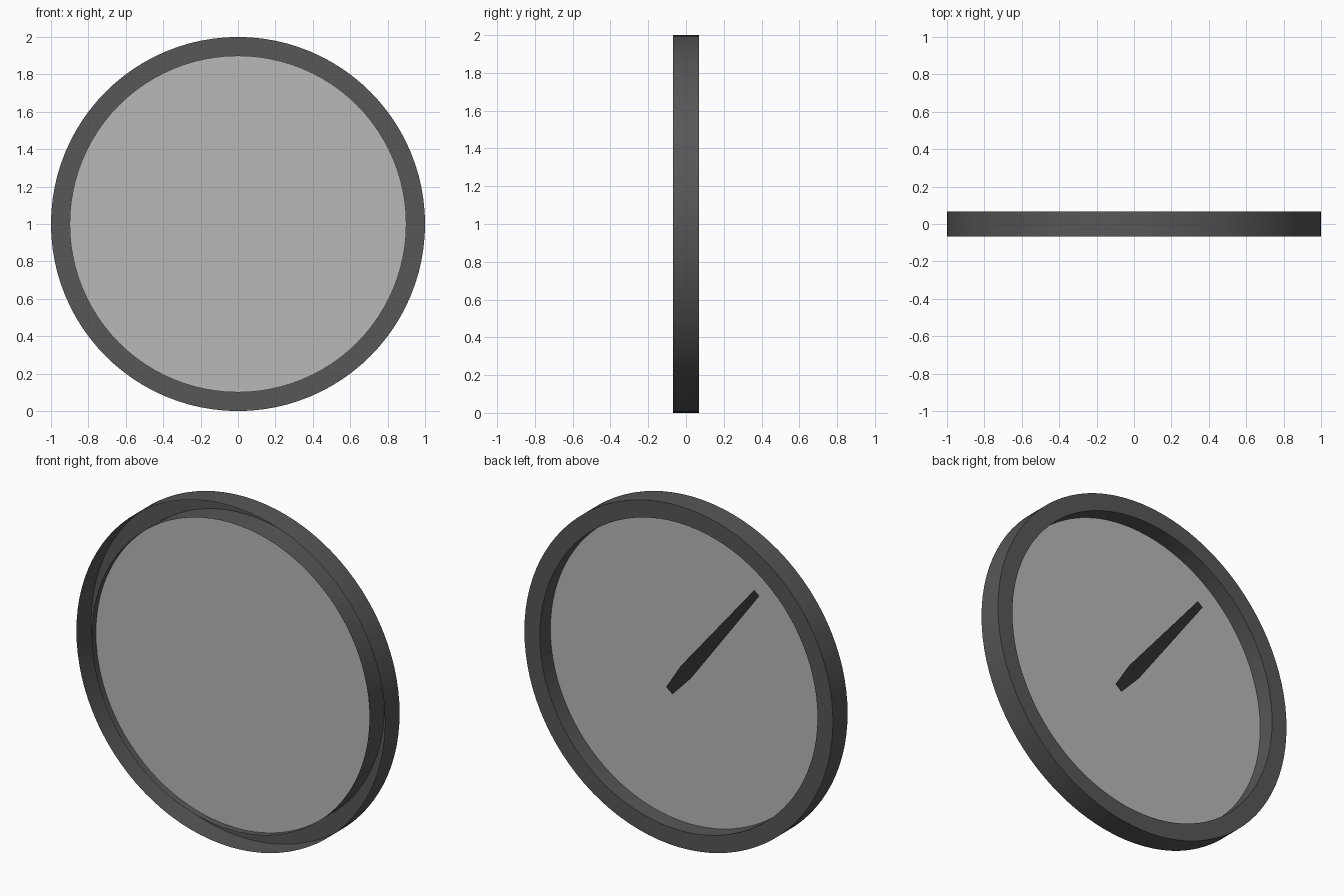
import bpy, bmesh, math
from mathutils import Matrix, Vector

cube = bpy.data.objects.get("Cube")
if cube:
    bpy.data.objects.remove(cube, do_unlink=True)

SEGMENTS = 96
HALF_DEPTH = 0.068
CENTRE = Vector((0, 0, 1))


def material(name, rgb):
    mat = bpy.data.materials.new(name)
    mat.use_nodes = True
    colour = (*rgb, 1)
    mat.diffuse_color = colour
    mat.node_tree.nodes["Principled BSDF"].inputs["Base Color"].default_value = colour
    return mat


def add_object(name, bm, mat):
    mesh = bpy.data.meshes.new(name)
    bm.to_mesh(mesh)
    bm.free()
    mesh.materials.append(mat)
    obj = bpy.data.objects.new(name, mesh)
    obj.location = CENTRE
    bpy.context.collection.objects.link(obj)
    return obj


dark_grey = material("dark grey", (0.095, 0.095, 0.098))
light_grey = material("light grey", (0.48, 0.48, 0.48))
black = material("near black", (0.026, 0.026, 0.026))

# Rim: a channel open at the front, closed by a flat ring at the back
bm = bmesh.new()
profile = [(1, -HALF_DEPTH), (1, HALF_DEPTH), (0.9, HALF_DEPTH), (0.9, -HALF_DEPTH)]
verts = [bm.verts.new((r, y, 0)) for r, y in profile]
edges = [bm.edges.new(pair) for pair in zip(verts, verts[1:])]
bmesh.ops.spin(bm, geom=verts + edges, cent=(0, 0, 0), axis=(0, 1, 0),
               angle=math.tau, steps=SEGMENTS, use_duplicate=False)
bmesh.ops.remove_doubles(bm, verts=bm.verts, dist=0.0001)
bmesh.ops.recalc_face_normals(bm, faces=bm.faces)
# The flat ring must face the back
ring = max(bm.faces, key=lambda f: f.calc_center_median().y)
if ring.normal.y < 0:
    bmesh.ops.reverse_faces(bm, faces=bm.faces)
rim = add_object("rim", bm, dark_grey)
bpy.ops.object.select_all(action="DESELECT")
rim.select_set(True)
bpy.context.view_layer.objects.active = rim
bpy.ops.object.shade_smooth_by_angle(angle=math.radians(30))

# Dial plate recessed inside the rim
bm = bmesh.new()
bmesh.ops.create_circle(bm, cap_ends=True, segments=SEGMENTS, radius=0.9,
                        matrix=Matrix.Translation((0, -0.03, 0)) @ Matrix.Rotation(-math.pi / 2, 4, "X"))
add_object("dial_plate", bm, light_grey)

# Needle: flat blade, widest at the pivot, tapering both ways
bm = bmesh.new()
along = Vector((-0.617, 0, 0.787))
across = Vector((0.787, 0, 0.617))
stations = [(-0.175, 0.026), (0, 0.043), (0.744, 0.021)]
outline = [along * d + across * w for d, w in stations]
outline += [along * d - across * w for d, w in reversed(stations)]
blade = bm.faces.new([bm.verts.new(p) for p in outline])
blade.normal_update()
if blade.normal.y < 0:
    blade.normal_flip()
add_object("needle", bm, black)
